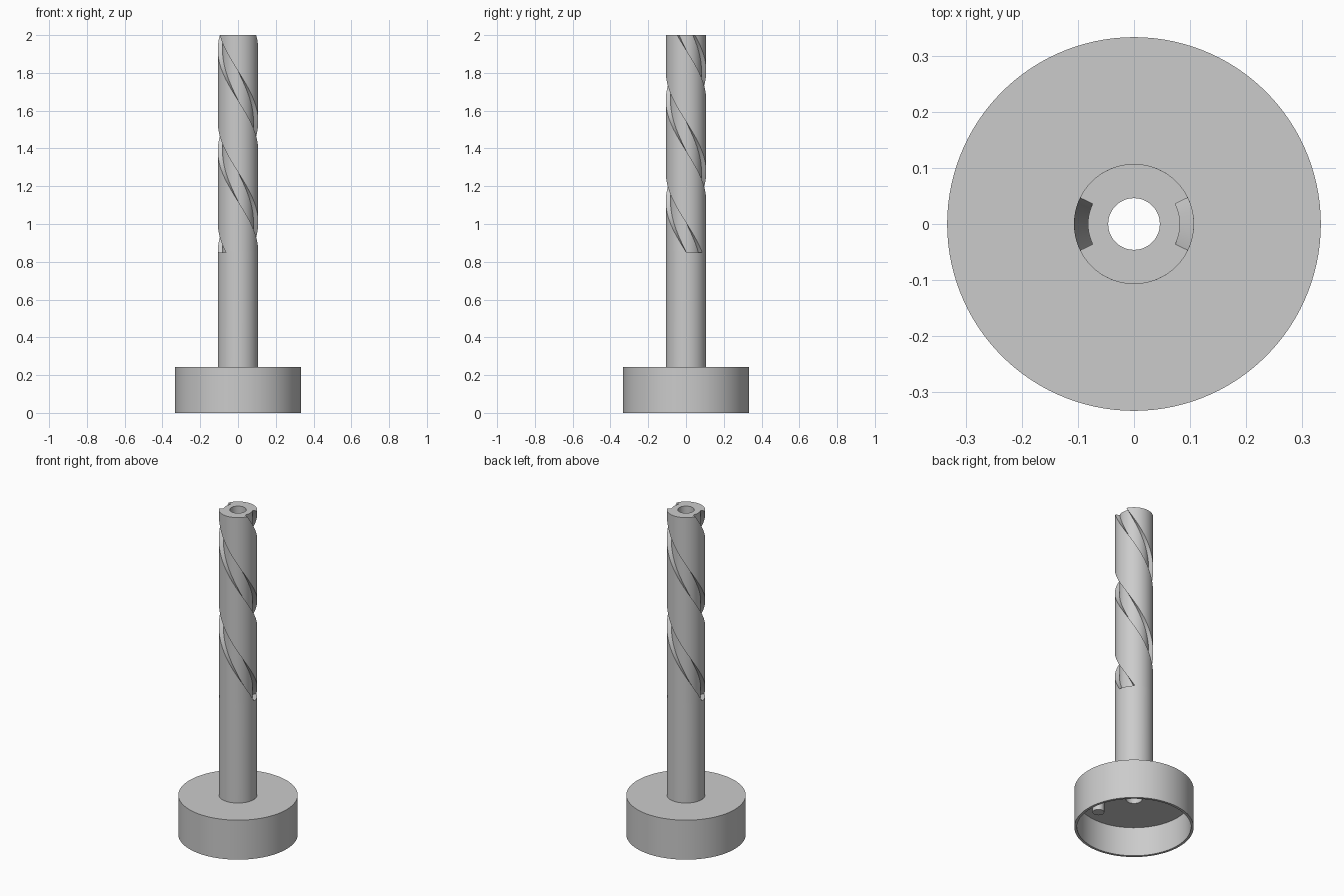
import bpy
import bmesh
import math

SIDES = 120                 # facets around each round part
R, FLOOR, BORE = 0.107, 0.082, 0.046
FLUTE_START, TOP = 0.85, 2.0
CEILING, BASE_TOP = 0.18, 0.243
HALF_FLUTE = math.radians(26)
TWIST = math.radians(387)   # total turn of the flutes

if "Cube" in bpy.data.objects:
    bpy.data.objects.remove(bpy.data.objects["Cube"])

grey = bpy.data.materials.new("plain grey")
grey.use_nodes = True
colour = (0.6, 0.6, 0.6, 1)
grey.diffuse_color = colour
grey.node_tree.nodes["Principled BSDF"].inputs["Base Color"].default_value = colour


def loft(name, rings, location=(0, 0, 0)):
    """Skin a stack of equal-count rings; upward order faces outward."""
    bm = bmesh.new()
    rows = [[bm.verts.new(p) for p in ring] for ring in rings]
    n = len(rows[0])
    for a, b in zip(rows, rows[1:]):
        for i in range(n):
            j = (i + 1) % n
            bm.faces.new((a[i], a[j], b[j], b[i]))
    bmesh.ops.remove_doubles(bm, verts=bm.verts, dist=1e-5)
    mesh = bpy.data.meshes.new(name)
    bm.to_mesh(mesh)
    bm.free()
    mesh.materials.append(grey)
    obj = bpy.data.objects.new(name, mesh)
    obj.location = location
    bpy.context.collection.objects.link(obj)
    bpy.ops.object.select_all(action="DESELECT")
    obj.select_set(True)
    bpy.context.view_layer.objects.active = obj
    bpy.ops.object.shade_smooth_by_angle(angle=math.radians(30))
    return obj


def ring(angles_radii, z, turn=0.0):
    return [(r * math.cos(a + turn), r * math.sin(a + turn), z) for a, r in angles_radii]


def lathe(name, profile, sides=SIDES, location=(0, 0, 0)):
    angles = [math.tau * i / sides for i in range(sides)]
    return loft(name, [ring([(a, r) for a in angles], z) for r, z in profile], location)


# Flute cross-section: two recessed arcs with radial walls
section = []
for side in (0, math.pi):
    for start, end, radius, steps in (
        (-HALF_FLUTE, HALF_FLUTE, FLOOR, 16),
        (HALF_FLUTE, math.pi - HALF_FLUTE, R, 44),
    ):
        section += [(side + start + (end - start) * i / steps, radius) for i in range(steps + 1)]
plain = [(a, R) for a, r in section]
bore = [(a, BORE) for a, r in section]

# Shaft: plain lower part, twisted flutes, flat top, then the bore back down
layers = 140
rings = [ring(plain, BASE_TOP, TWIST), ring(plain, FLUTE_START, TWIST)]
for k in range(layers + 1):
    t = k / layers
    rings.append(ring(section, FLUTE_START + (TOP - FLUTE_START) * t, TWIST * (1 - t)))
rings += [ring(bore, TOP), ring(bore, CEILING)]
loft("fluted_shaft", rings)

# Base: hollow cap, open underneath
lathe("hollow_base", [(BORE, CEILING), (0.318, CEILING), (0.318, 0), (0.333, 0),
                      (0.333, BASE_TOP), (R, BASE_TOP)])

# Locating peg under the base
lathe("underside_peg", [(0, 0.106), (0.033, 0.106), (0.033, CEILING)], 32, (0.141, -0.141, 0))
